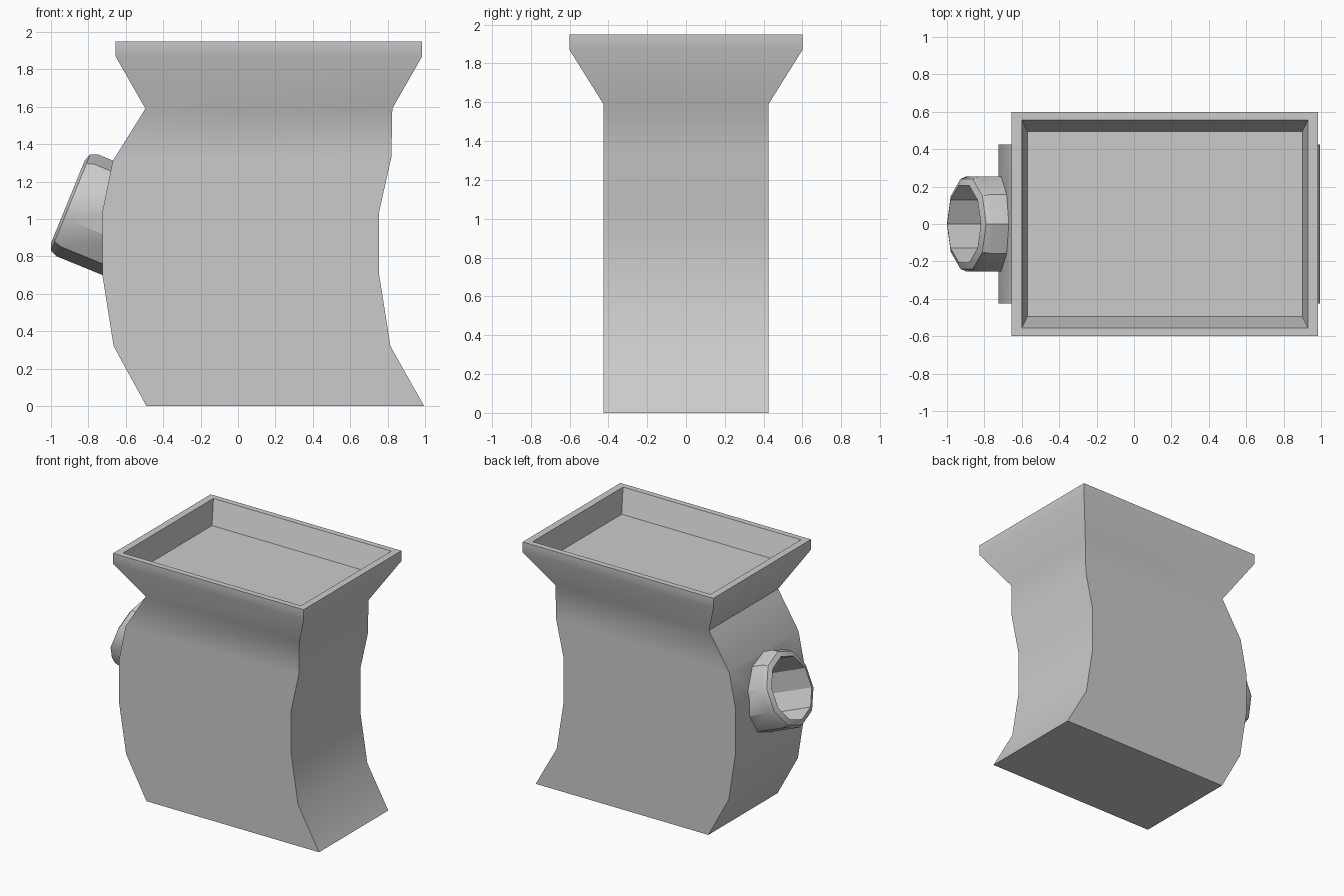
import bpy, bmesh, math
from mathutils import Vector

if "Cube" in bpy.data.objects:
    bpy.data.objects.remove(bpy.data.objects["Cube"])


def loft(name, rings, cap_start=True, cap_end=True):
    """Skin a list of equal-length point rings into one object."""
    bm = bmesh.new()
    loops = [[bm.verts.new(p) for p in ring] for ring in rings]
    n = len(loops[0])
    for a, b in zip(loops, loops[1:]):
        for i in range(n):
            j = (i + 1) % n
            bm.faces.new((a[i], a[j], b[j], b[i]))
    if cap_start:
        bm.faces.new(loops[0][::-1])
    if cap_end:
        bm.faces.new(loops[-1])
    if cap_start and cap_end:
        bmesh.ops.recalc_face_normals(bm, faces=bm.faces)
    mesh = bpy.data.meshes.new(name)
    bm.to_mesh(mesh)
    bm.free()
    obj = bpy.data.objects.new(name, mesh)
    bpy.context.collection.objects.link(obj)
    return obj


def activate(obj):
    bpy.ops.object.select_all(action='DESELECT')
    obj.select_set(True)
    bpy.context.view_layer.objects.active = obj


# Body with curved sides, flared top and recessed tray
# left x, left z, right x, right z, half depth
levels = [
    (-0.49, 0.00, 0.995, 0.00, 0.425),
    (-0.665, 0.32, 0.815, 0.32, 0.425),
    (-0.725, 0.70, 0.755, 0.70, 0.425),
    (-0.725, 1.04, 0.755, 1.04, 0.425),
    (-0.67, 1.31, 0.82, 1.33, 0.425),
    (-0.495, 1.59, 0.825, 1.59, 0.425),
    (-0.655, 1.87, 0.985, 1.87, 0.60),
    (-0.655, 1.95, 0.985, 1.95, 0.60),
    (-0.60, 1.95, 0.93, 1.95, 0.555),
    (-0.57, 1.77, 0.90, 1.77, 0.495),
]
body = loft("body", [[(xl, -d, zl), (xr, -d, zr), (xr, d, zr), (xl, d, zl)]
                     for xl, zl, xr, zr, d in levels])

# Ten-sided spout, tilted upward on the left side
TILT = math.radians(22.2)
axis = Vector((-math.cos(TILT), 0, math.sin(TILT)))
up = Vector((math.sin(TILT), 0, math.cos(TILT)))
side = Vector((0, -1, 0))
centre = Vector((-0.86, 0, 1.073))


def decagon(along, scale):
    pts = []
    for i in range(10):
        t = i * math.tau / 10
        pts.append(centre + axis * along + up * (0.294 * scale * math.cos(t))
                   + side * (0.268 * scale * math.sin(t)))
    return pts


spout_profile = [(-0.30, 1.0), (0.0, 1.0), (0.038, 0.945), (0.053, 0.81), (-0.50, 0.81)]
spout = loft("spout", [decagon(a, s) for a, s in spout_profile], cap_start=False)
bm = bmesh.new()
bm.from_mesh(spout.data)
bm.faces.ensure_lookup_table()
if bm.faces[0].normal.dot(bm.faces[0].calc_center_median() - (centre - axis * 0.15)) < 0:
    bmesh.ops.reverse_faces(bm, faces=bm.faces)
bm.to_mesh(spout.data)
bm.free()

# Opening through the body wall behind the spout
cutter = loft("spout_cutter", [decagon(-0.48, 0.88), decagon(0.10, 0.88)])
cutter.hide_render = True
mod = body.modifiers.new("opening", 'BOOLEAN')
mod.operation = 'DIFFERENCE'
mod.solver = 'EXACT'
mod.object = cutter
activate(body)
bpy.ops.object.modifier_apply(modifier="opening")
bpy.data.objects.remove(cutter)

# Smooth the gentle bends, keep the hard edges
for obj in (body, spout):
    activate(obj)
    bpy.ops.object.shade_smooth_by_angle(angle=math.radians(33))
